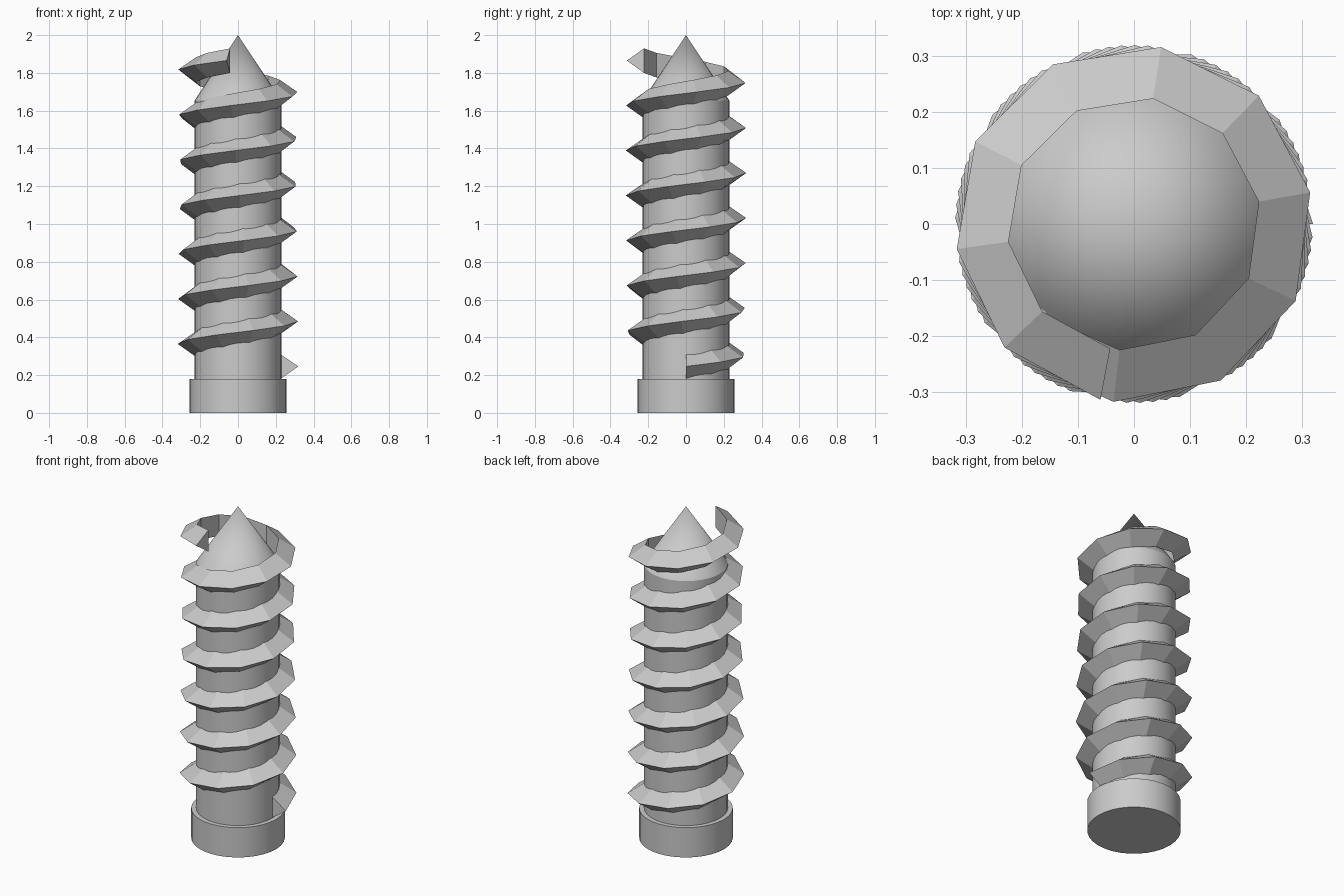
import bpy
import bmesh
from math import cos, sin, radians

cube = bpy.data.objects.get("Cube")
if cube:
    bpy.data.objects.remove(cube)

metal = bpy.data.materials.new("plain grey")
metal.use_nodes = True
grey = (0.6, 0.6, 0.6, 1)
metal.diffuse_color = grey
metal.node_tree.nodes["Principled BSDF"].inputs["Base Color"].default_value = grey

SIDES = 32
HEAD_TOP = 0.18
CORE_R = 0.229
TIP_BASE = 1.655


def finish(bm, name):
    bmesh.ops.recalc_face_normals(bm, faces=bm.faces)
    mesh = bpy.data.meshes.new(name)
    bm.to_mesh(mesh)
    bm.free()
    mesh.materials.append(metal)
    obj = bpy.data.objects.new(name, mesh)
    bpy.context.collection.objects.link(obj)
    return obj


def turned(name, profile):
    """Closed round part from (radius, height) rings; zero radius makes a point."""
    bm = bmesh.new()
    rings = []
    for r, z in profile:
        count = SIDES if r else 1
        rings.append([bm.verts.new((r * cos(radians(360 * i / SIDES)),
                                    r * sin(radians(360 * i / SIDES)), z))
                      for i in range(count)])
    for low, high in zip(rings, rings[1:]):
        for i in range(SIDES):
            j = (i + 1) % SIDES
            if len(high) == 1:
                bm.faces.new((low[i], low[j], high[0]))
            else:
                bm.faces.new((low[i], low[j], high[j], high[i]))
    for ring in (rings[0], rings[-1]):
        if len(ring) > 1:
            bm.faces.new(ring)
    obj = finish(bm, name)
    bpy.ops.object.select_all(action="DESELECT")
    obj.select_set(True)
    bpy.context.view_layer.objects.active = obj
    bpy.ops.object.shade_smooth_by_angle(angle=radians(30))
    return obj


# Head and pointed shank
turned("head", [(0.256, 0), (0.256, HEAD_TOP)])
turned("pointed_shank", [(CORE_R, HEAD_TOP - 0.02), (CORE_R, TIP_BASE), (0, 2)])

# Coarse helical thread with a triangular section and capped ends
TURNS, STEPS, PITCH = 6.72, 68, 0.241
section = [(0.226, 0.18), (0.319, 0.246), (0.226, 0.31)]
bm = bmesh.new()
rows = []
for k in range(STEPS + 1):
    turn = TURNS * k / STEPS
    a = radians(360 * turn)
    rows.append([bm.verts.new((r * cos(a), r * sin(a), z + PITCH * turn))
                 for r, z in section])
for low, high in zip(rows, rows[1:]):
    for i in range(3):
        j = (i + 1) % 3
        bm.faces.new((low[i], low[j], high[j], high[i]))
bm.faces.new(rows[0])
bm.faces.new(rows[-1])
finish(bm, "thread")
